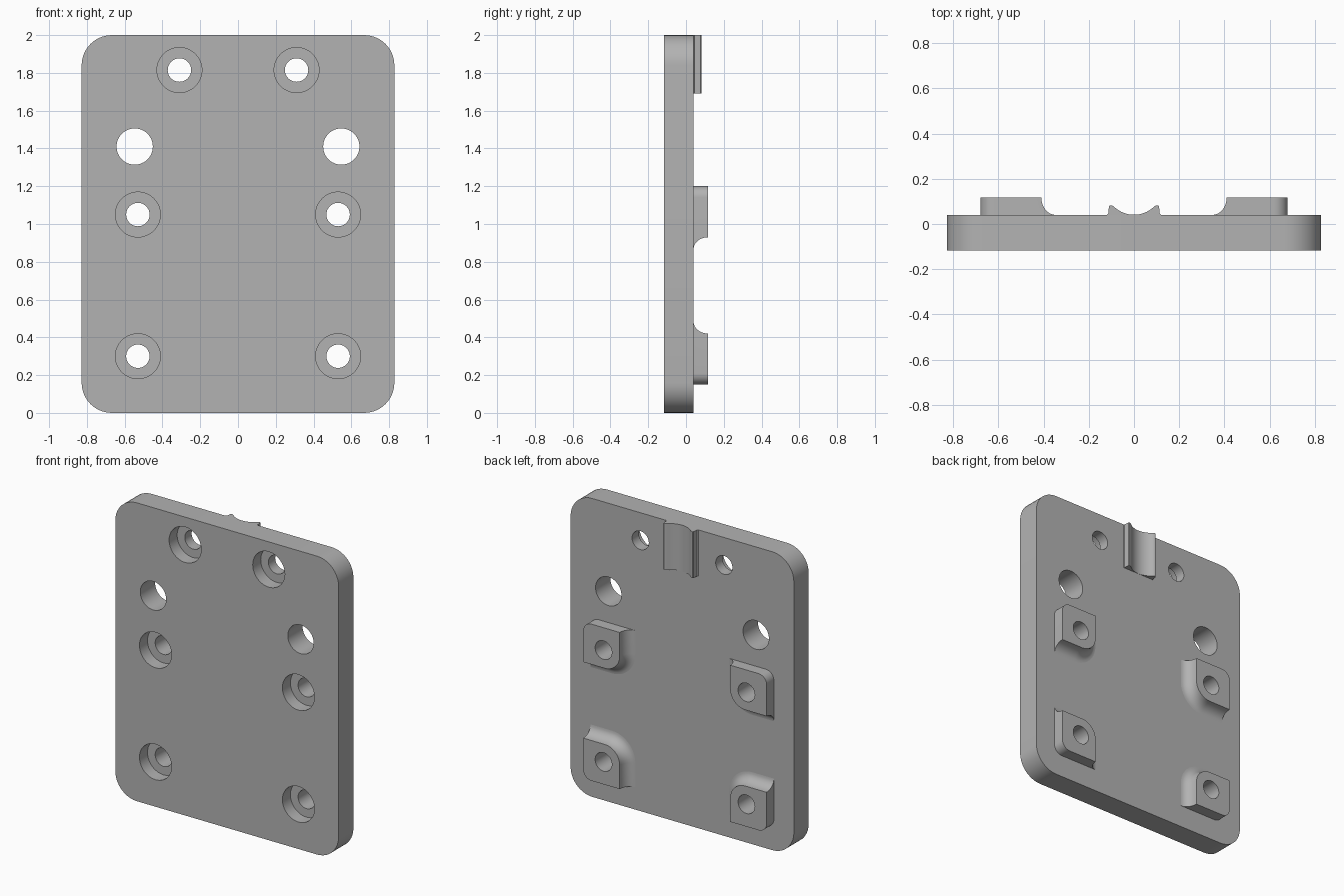
import bpy, bmesh
from math import sin, cos, pi

cube = bpy.data.objects.get("Cube")
if cube:
    bpy.data.objects.remove(cube, do_unlink=True)

GREY = (0.45, 0.45, 0.45, 1)
mat = bpy.data.materials.new("plain grey")
mat.use_nodes = True
mat.diffuse_color = GREY
mat.node_tree.nodes["Principled BSDF"].inputs["Base Color"].default_value = GREY

FRONT, BACK, PAD_TOP = -0.117, 0.04, 0.117
PAD_MID_Z = 0.675


def arc(cx, cz, r, start, n=10):
    """Quarter circle, counter-clockwise from the start angle."""
    return [(cx + r * cos(start + pi / 2 * i / n),
             cz + r * sin(start + pi / 2 * i / n)) for i in range(n + 1)]


def loft(bm, rings):
    """Skin a stack of equal-length rings and cap both ends."""
    rings = [[bm.verts.new(p) for p in ring] for ring in rings]
    n = len(rings[0])
    for a, b in zip(rings, rings[1:]):
        for i in range(n):
            j = (i + 1) % n
            bm.faces.new((a[i], a[j], b[j], b[i]))
    bm.faces.new(rings[0])
    bm.faces.new(rings[-1])


def make_object(name, bm):
    bmesh.ops.recalc_face_normals(bm, faces=bm.faces)
    mesh = bpy.data.meshes.new(name)
    bm.to_mesh(mesh)
    bm.free()
    mesh.materials.append(mat)
    obj = bpy.data.objects.new(name, mesh)
    bpy.context.collection.objects.link(obj)
    return obj


def cylinder(bm, x, z, r, y0, y1, n=48):
    ring = [(x + r * cos(2 * pi * i / n), z + r * sin(2 * pi * i / n)) for i in range(n)]
    loft(bm, [[(px, y, pz) for px, pz in ring] for y in (y0, y1)])


# Base plate with rounded corners
W, H, R = 0.828, 2.0, 0.16
outline = (arc(W - R, H - R, R, 0) + arc(R - W, H - R, R, pi / 2)
           + arc(R - W, R, R, pi) + arc(W - R, R, R, 1.5 * pi))
bm = bmesh.new()
loft(bm, [[(x, y, z) for x, z in outline] for y in (FRONT, BACK)])
plate = make_object("base_plate", bm)


# Four mounting pads, filleted on the sides that face the middle
def pad_ring(d):
    x0, x1, z0, z1 = 0.41 - d, 0.68, 0.255 - d, 0.525
    r_out, r_in = 0.06, 0.11 + d
    return (arc(x1 - r_out, z1 - r_out, r_out, 0) + [(x0, z1)]
            + arc(x0 + r_in, z0 + r_in, r_in, pi) + [(x1, z0)])


STEPS = 8
bm = bmesh.new()
for sx in (1, -1):
    for sz in (1, -1):
        rings = []
        for i in range(STEPS + 1):
            t = pi / 2 * i / STEPS
            d = 0.063 * (1 - sin(t))
            y = BACK + (PAD_TOP - BACK) * (1 - cos(t))
            rings.append([(sx * x, y, PAD_MID_Z + sz * z) for x, z in pad_ring(d)])
        loft(bm, rings)
pads = make_object("mounting_pads", bm)

# Grooved cradle at the top edge
half = [(0.121, BACK), (0.114, 0.046), (0.111, 0.078), (0.106, 0.083), (0.098, 0.082)]
groove_r = 0.128
groove = [(0.09 * i / 8, BACK + 0.001 + groove_r - (groove_r ** 2 - (0.09 * i / 8) ** 2) ** 0.5)
          for i in range(8, -9, -1)]
profile = half + groove + [(-x, y) for x, y in reversed(half)]
bm = bmesh.new()
loft(bm, [[(x, y, z) for x, y in profile] for z in (1.69, H)])
cradle = make_object("grooved_cradle", bm)

# Screw holes, counterbores and large through holes
holes, bores = bmesh.new(), bmesh.new()
for s in (1, -1):
    for x, z in ((0.31, 1.815), (0.53, 1.05), (0.53, 0.30)):
        cylinder(holes, s * x, z, 0.062, -0.3, 0.3)
        cylinder(bores, s * x, z, 0.119, -0.3, FRONT + 0.085)
    cylinder(holes, s * 0.547, 1.41, 0.096, -0.3, 0.3)
hole_cutter = make_object("hole_cutter", holes)
bore_cutter = make_object("counterbore_cutter", bores)


def cut(obj, cutter):
    bpy.context.view_layer.objects.active = obj
    mod = obj.modifiers.new("cut", 'BOOLEAN')
    mod.operation, mod.solver, mod.object = 'DIFFERENCE', 'EXACT', cutter
    bpy.ops.object.modifier_apply(modifier=mod.name)


cut(plate, bore_cutter)
cut(plate, hole_cutter)
cut(pads, hole_cutter)
for cutter in (hole_cutter, bore_cutter):
    bpy.data.objects.remove(cutter, do_unlink=True)

# Smooth the curved walls, keep the machined edges sharp
bpy.ops.object.select_all(action='DESELECT')
for obj in (plate, pads, cradle):
    obj.select_set(True)
bpy.context.view_layer.objects.active = plate
bpy.ops.object.shade_smooth_by_angle(angle=pi / 6)
